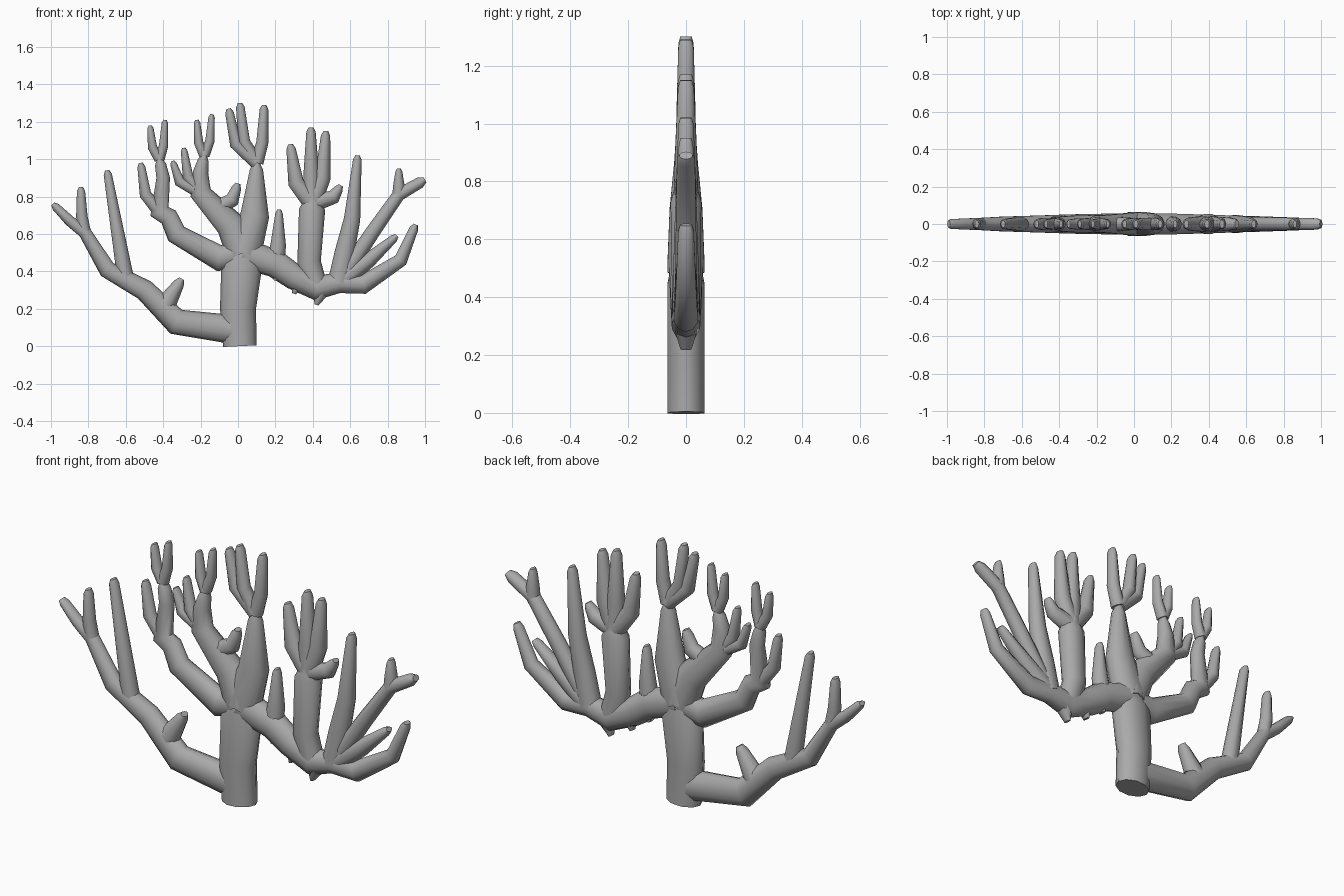
import bpy
import bmesh
import math
from mathutils import Vector

SIDES = 10
MAX_DEPTH = .068

default_cube = bpy.data.objects.get("Cube")
if default_cube:
    bpy.data.objects.remove(default_cube, do_unlink=True)

# One plain grey material for the whole fan
grey = bpy.data.materials.new("coral_grey")
grey.use_nodes = True
colour = (.4, .4, .4, 1)
grey.diffuse_color = colour
grey.node_tree.nodes["Principled BSDF"].inputs["Base Color"].default_value = colour


def add_ring(bm, centre, tangent, radius, mitre=1):
    """Elliptical ring across a limb; thick limbs are flattened front to back."""
    side = Vector((tangent.z, 0, -tangent.x)) * radius * mitre
    front = Vector((0, min(MAX_DEPTH, radius * .6 + .014), 0))
    angles = [math.tau * i / SIDES for i in range(SIDES)]
    return [bm.verts.new(centre + side * math.cos(a) + front * math.sin(a))
            for a in angles]


def limb(name, thick, thin, *path):
    """Tapered limb with mitred joints and a bevelled tip; returns its joints."""
    points = [Vector((p[0], 0, p[-1])) for p in path]
    steps = [b - a for a, b in zip(points, points[1:])]
    total = sum(step.length for step in steps)
    directions = [step.normalized() for step in steps]
    before = directions[:1] + directions
    after = directions + directions[-1:]
    bm = bmesh.new()
    rings = []
    travelled = 0
    for i, point in enumerate(points):
        if i > 0:
            travelled += steps[i - 1].length
        radius = thick + (thin - thick) * (travelled / total) ** 1.2
        tangent = (before[i] + after[i]).normalized()
        if point == points[-1]:
            point = point - tangent * radius
        rings.append(add_ring(bm, point, tangent, radius, 1 / tangent.dot(after[i])))
    rings.append(add_ring(bm, points[-1], directions[-1], thin / 2))
    for low, high in zip(rings, rings[1:]):
        for i in range(SIDES):
            bm.faces.new((low[i - 1], low[i], high[i], high[i - 1]))
    bm.faces.new(rings[0])
    bm.faces.new(rings[-1])
    bmesh.ops.recalc_face_normals(bm, faces=bm.faces[:])
    mesh = bpy.data.meshes.new(name)
    bm.to_mesh(mesh)
    bm.free()
    mesh.materials.append(grey)
    obj = bpy.data.objects.new(name, mesh)
    bpy.context.collection.objects.link(obj)
    bpy.ops.object.select_all(action="DESELECT")
    obj.select_set(True)
    bpy.context.view_layer.objects.active = obj
    bpy.ops.object.shade_smooth_by_angle(angle=math.radians(50))
    return points


def fingers(base, thick, thin, **tips):
    """Fingers that leave the base sideways, then bend upwards to their tips."""
    for name, (x, z) in tips.items():
        elbow = (base.x + (x - base.x) * .75, base.z + (z - base.z) * .35)
        limb(name, thick, thin, base, elbow, (x, z))


def between(joints, index):
    """Middle of the segment that follows a joint."""
    return joints[index].lerp(joints[index + 1], .5)


# Trunk and its three-fingered crown
trunk = limb("trunk", .09, .11, (.01, 0), (0, .2), (.03, .55))
heart = between(trunk, 1).lerp(trunk[-1], .7)
crown = limb("crown", .1, .035, heart, (.09, .7), (.1, .98))
fingers(crown[-1], .036, .023,
        crown_left_finger=(-.05, 1.27),
        crown_middle_finger=(.01, 1.3),
        crown_right_finger=(.14, 1.29))

# Low arm sweeping out to the right side
low_arm = limb("low_arm", .08, .022, (.04, .08), (-.33, .13), (-.5, .3),
               (-.7, .41), (-.82, .61), (-.9, .67), (-.99, .76))
limb("low_arm_stub", .06, .03, (-.4, .2), (-.3, .36))
limb("low_arm_spike", .045, .022, between(low_arm, 2), (-.7, .94))
fingers(low_arm[4], .034, .022, low_arm_twig=(-.84, .85))

# Side limb ending in a paired fork
side_limb = limb("side_limb", .07, .03, heart, (-.1, .47), (-.33, .6),
                 (-.37, .69), (-.42, .72), (-.4, .9), (-.42, 1))
fingers(side_limb[4], .036, .021, side_limb_finger=(-.52, .98))
fingers(side_limb[-1], .028, .017,
        side_limb_left_tip=(-.47, 1.18),
        side_limb_right_tip=(-.39, 1.21))

# Upper limb with a twig, small fingers and a paired fork
upper_limb = limb("upper_limb", .09, .03, heart, (-.04, .65), (-.2, .82),
                  (-.2, .93), (-.18, 1.02))
fingers(between(upper_limb, 1), .045, .026, upper_limb_twig=(0, .87))
fingers(upper_limb[2], .034, .018,
        upper_limb_finger=(-.35, .99),
        upper_limb_thumb=(-.29, 1.06))
fingers(upper_limb[-1], .028, .017,
        upper_limb_left_tip=(-.22, 1.21),
        upper_limb_right_tip=(-.14, 1.24))

# Great limb sweeping out to the left side, with knobs underneath
great_limb = limb("great_limb", .08, .024, heart, (.2, .44), (.3, .37),
                  (.42, .31), (.54, .34), (.67, .33), (.87, .46), (.95, .65))
for side, joint in zip(("inner", "middle", "outer"), great_limb[1:]):
    limb(side + "_knob", .06, .02, joint + Vector((.03, 0, .01)),
         joint - Vector((0, 0, .09)))
fingers(great_limb[1], .05, .02, great_limb_twig=(.22, .73))

# Hand standing on the great limb
wrist = limb("wrist", .06, .07, great_limb[3], (.38, .45), (.4, .8))
palm = between(wrist, 1).lerp(wrist[-1], .8)
fingers(palm, .05, .025,
        hand_left_finger=(.28, 1.08),
        hand_middle_finger=(.39, 1.17),
        hand_right_finger=(.47, 1.15),
        hand_thumb=(.55, .86))

# Long fingers near the end of the great limb
limb("tall_finger", .06, .023, great_limb[4], (.57, .5), (.61, .68), (.64, 1.02))
outer_finger = limb("outer_finger", .045, .03, great_limb[4], (.72, .61),
                    (.86, .81), (1, .89))
fingers(outer_finger[2], .035, .019, outer_finger_twig=(.86, .95))
limb("low_finger", .055, .022, great_limb[4], (.7, .46), (.85, .59))
